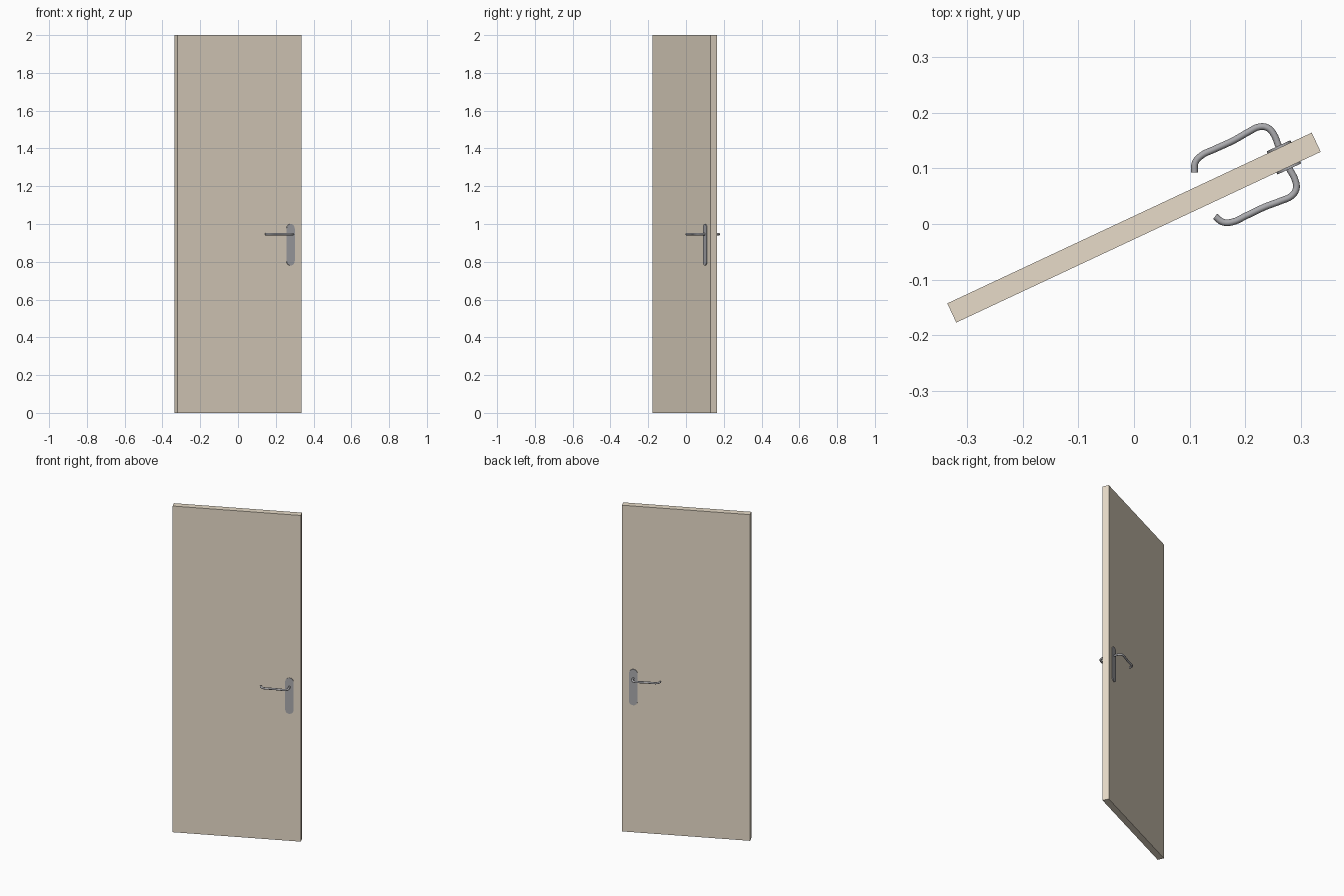
import bpy, bmesh, math
from mathutils import Matrix

if "Cube" in bpy.data.objects:
    bpy.data.objects.remove(bpy.data.objects["Cube"])

# Door frame of reference: u along the leaf, v across it, swung open by 25 degrees
PLACE = Matrix.Translation((0, -0.0065, 0)) @ Matrix.Rotation(math.radians(25.1), 4, 'Z')
W, T, H = 0.723, 0.038, 2.0


def material(name, color):
    m = bpy.data.materials.new(name)
    m.diffuse_color = color
    m.use_nodes = True
    m.node_tree.nodes["Principled BSDF"].inputs["Base Color"].default_value = m.diffuse_color
    return m


wood = material("wood", (0.80, 0.71, 0.58, 1))
metal = material("dark_metal", (0.40, 0.40, 0.42, 1))


def finish(name, bm, mat, smooth=False):
    bmesh.ops.recalc_face_normals(bm, faces=bm.faces)
    bm.transform(PLACE)
    me = bpy.data.meshes.new(name)
    bm.to_mesh(me)
    bm.free()
    me.materials.append(mat)
    ob = bpy.data.objects.new(name, me)
    bpy.context.collection.objects.link(ob)
    if smooth:
        bpy.ops.object.select_all(action='DESELECT')
        ob.select_set(True)
        bpy.context.view_layer.objects.active = ob
        bpy.ops.object.shade_smooth_by_angle(angle=math.radians(40))


# Door leaf
bm = bmesh.new()
bmesh.ops.create_cube(bm, size=1)
bm.transform(Matrix.Translation((0, 0, H / 2)) @ Matrix.Diagonal((W, T, H, 1)))
finish("door_leaf", bm, wood)


# Back plate with rounded ends
def plate(name, side):
    r, u, z0, z1 = 0.0235, 0.2975, 0.78, 1.0
    bm = bmesh.new()
    pts = []
    for zc, start in ((z1 - r, 0), (z0 + r, math.pi)):
        for i in range(13):
            a = start + math.pi * i / 12
            pts.append((u + r * math.cos(a), side * (T / 2 - 0.001), zc + r * math.sin(a)))
    face = bm.faces.new([bm.verts.new(p) for p in pts])
    ext = bmesh.ops.extrude_face_region(bm, geom=[face])
    verts = [g for g in ext["geom"] if isinstance(g, bmesh.types.BMVert)]
    bmesh.ops.translate(bm, verts=verts, vec=(0, side * 0.005, 0))
    finish(name, bm, metal, True)


# Lever handle swept along a path (u, v)
PATH = [(.297, .018), (.298, .049), (.293, .061), (.2806, .0685), (.2605, .0685),
        (.2293, .0660), (.1904, .0662), (.1644, .0658), (.149, .059), (.1405, .0435)]


def lever(name, side):
    cu = bpy.data.curves.new(name, 'CURVE')
    cu.dimensions = '3D'
    cu.bevel_depth = 0.006
    cu.bevel_resolution = 4
    cu.resolution_u = 4
    cu.use_fill_caps = True
    sp = cu.splines.new('BEZIER')
    sp.bezier_points.add(len(PATH) - 1)
    for bp, (u, v) in zip(sp.bezier_points, PATH):
        bp.co = (u, side * v, 0.946)
        bp.handle_left_type = bp.handle_right_type = 'AUTO'
    tmp = bpy.data.objects.new(name + "_path", cu)
    bpy.context.collection.objects.link(tmp)
    bpy.context.view_layer.update()
    me = bpy.data.meshes.new_from_object(tmp.evaluated_get(bpy.context.evaluated_depsgraph_get()))
    bpy.data.objects.remove(tmp)
    bm = bmesh.new()
    bm.from_mesh(me)
    bmesh.ops.remove_doubles(bm, verts=bm.verts, dist=1e-5)
    bpy.data.meshes.remove(me)
    finish(name, bm, metal, True)


for label, side in (("front", -1), ("back", 1)):
    plate(label + "_plate", side)
    lever(label + "_handle", side)
